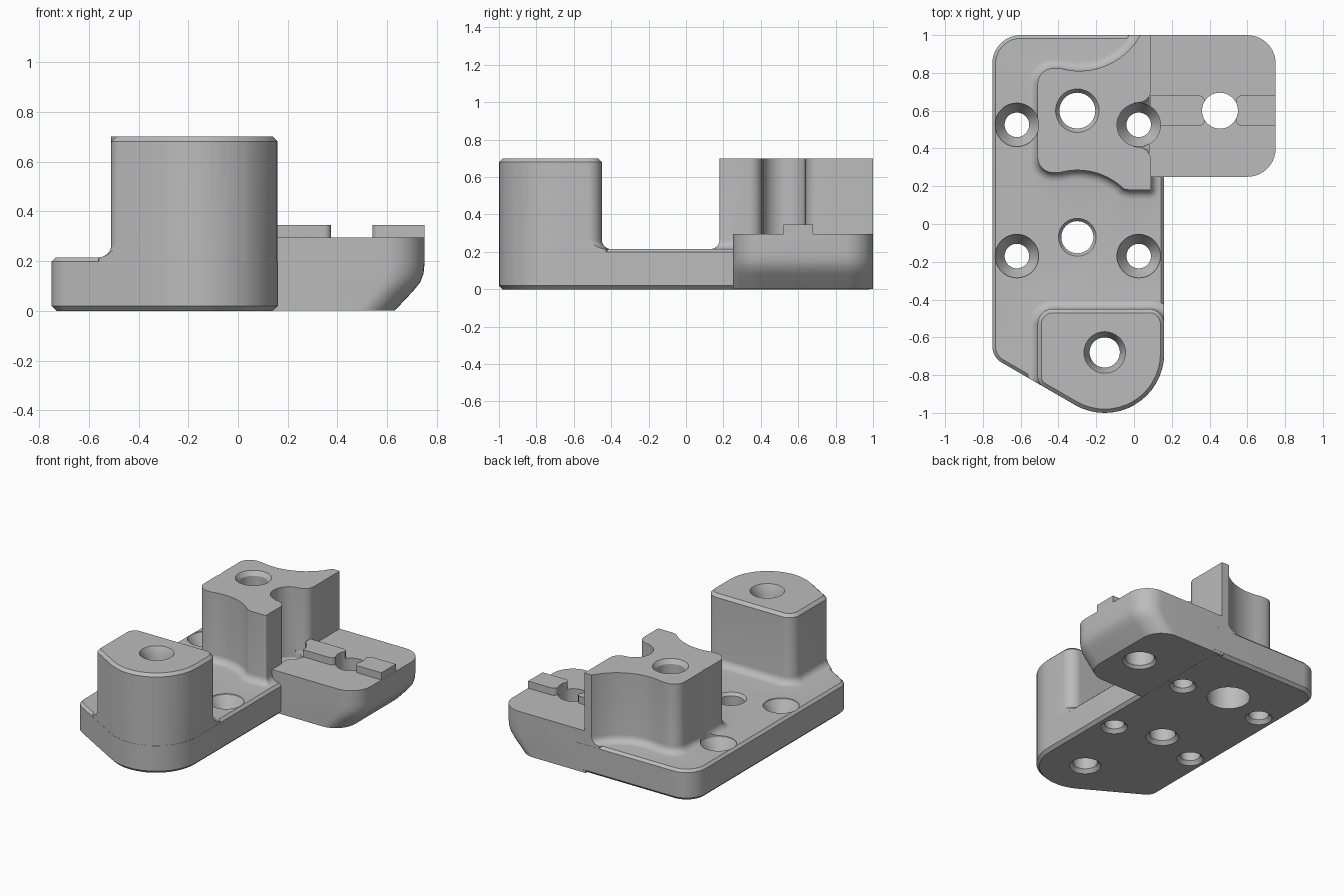
import bpy, bmesh
from math import sin, cos, tan, radians, pi
from mathutils import Vector

if "Cube" in bpy.data.objects:
    bpy.data.objects.remove(bpy.data.objects["Cube"])

grey = bpy.data.materials.new("neutral_grey")
grey.use_nodes = True
grey.diffuse_color = (0.5, 0.5, 0.5, 1)
grey.node_tree.nodes["Principled BSDF"].inputs["Base Color"].default_value = (0.5, 0.5, 0.5, 1)


def rounded(corners, seg=10):
    """Closed outline from (x, y, radius) corners."""
    out = []
    for i, (x, y, r) in enumerate(corners):
        p = Vector((x, y))
        if r == 0:
            out.append(p)
            continue
        a = (Vector(corners[i - 1][:2]) - p).normalized()
        b = (Vector(corners[(i + 1) % len(corners)][:2]) - p).normalized()
        half = a.angle(b) / 2
        centre = p + (a + b).normalized() * r / sin(half)
        start = p + a * r / tan(half) - centre
        end = p + b * r / tan(half) - centre
        sweep = start.angle_signed(end)
        for k in range(seg + 1):
            t = -sweep * k / seg
            out.append(centre + Vector((start.x * cos(t) - start.y * sin(t),
                                        start.x * sin(t) + start.y * cos(t))))
    return out


def arc(cx, cy, r, a0, a1, seg=14):
    angles = [radians(a0 + (a1 - a0) * k / seg) for k in range(seg + 1)]
    return [(cx + r * cos(a), cy + r * sin(a), 0) for a in angles]


def offset(points, d):
    """Move a counter-clockwise outline outward by d."""
    out = []
    for i, p in enumerate(points):
        e, f = (p - points[i - 1]).normalized(), (points[(i + 1) % len(points)] - p).normalized()
        n, m = Vector((e.y, -e.x)), Vector((f.y, -f.x))
        out.append(p + (n + m) * d / (1 + n.dot(m)))
    return out


def add_stack(bm, layers):
    """Solid through (z, outline) layers with equal point counts."""
    rings = [[bm.verts.new((p[0], p[1], z)) for p in pts] for z, pts in layers]
    bm.faces.new(rings[0][::-1])
    bm.faces.new(rings[-1])
    for low, high in zip(rings, rings[1:]):
        for i in range(len(low)):
            bm.faces.new((low[i - 1], low[i], high[i], high[i - 1]))


def make(name, *stacks):
    bm = bmesh.new()
    for layers in stacks:
        add_stack(bm, layers)
    bmesh.ops.recalc_face_normals(bm, faces=bm.faces)
    mesh = bpy.data.meshes.new(name)
    bm.to_mesh(mesh)
    bm.free()
    mesh.materials.append(grey)
    ob = bpy.data.objects.new(name, mesh)
    bpy.context.collection.objects.link(ob)
    return ob


def boolean(target, tool, operation):
    bpy.context.view_layer.objects.active = target
    mod = target.modifiers.new("cut", "BOOLEAN")
    mod.operation, mod.object, mod.solver = operation, tool, "EXACT"
    bpy.ops.object.modifier_apply(modifier=mod.name)
    bpy.data.objects.remove(tool)


def flared(outline, top_layers):
    """Post layers with a concave fillet where it meets the plate."""
    r = 0.05
    layers = [(0.1, offset(outline, r))]
    for k in range(7):
        a = k / 6 * pi / 2
        layers.append((PLATE + r - r * cos(a), offset(outline, r - r * sin(a))))
    return layers + [(z, offset(outline, d)) for z, d in top_layers]


def hole(x, y, profile, seg=48):
    return [(z, [(x + r * cos(2 * pi * k / seg), y + r * sin(2 * pi * k / seg))
                 for k in range(seg)]) for z, r in profile]


PLATE, TOP = 0.215, 0.70

# Base plate with chamfered rims
plate_outline = rounded([(-0.75, 1, 0.15), (-0.75, -0.705, 0.1),
                         (0.16, -1.231, 0.315), (0.16, 1, 0)], 16)
body = make("bracket_body", [(z, offset(plate_outline, d)) for z, d in
                             ((0, -0.02), (0.02, 0), (0.198, 0), (PLATE, -0.017))])

# Front post
front_outline = rounded([(-0.51, -0.45, 0.08), (-0.51, -0.844, 0.06),
                         (0.16, -1.231, 0.315), (0.16, -0.45, 0.08)], 16)
front_post = make("front_post", flared(front_outline, [(TOP - 0.02, 0), (TOP, -0.02)]))

# Rear post with two scooped sides and a notch for the screw
rear_outline = rounded([(0.09, 1.06, 0), (0.06, 1.06, 0)]
                       + arc(-0.29, 1.18, 0.37, -20, -105)
                       + [(-0.51, 0.825, 0.08), (-0.51, 0.272, 0.08)]
                       + arc(-0.30, -0.07, 0.355, 105, 46)
                       + [(-0.02, 0.18, 0), (0.09, 0.18, 0.012), (0.09, 0.40, 0.07),
                          (0, 0.41, 0), (0, 0.64, 0), (0.09, 0.65, 0.07)])
rear_post = make("rear_post", flared(rear_outline, [(TOP, 0)]))

# Trim the post fillets to the plate outline, then merge
for post in (front_post, rear_post):
    trim = make("trim", [(z, offset(plate_outline, -0.0005)) for z in (0.05, 0.9)])
    boolean(post, trim, "INTERSECT")
    boolean(body, post, "UNION")

# Side arm with a sloped lower end
arm = make("side_arm", [(z, rounded([(0.08, 0.9995, 0), (0.08, 0.25, 0),
                                     (x, 0.25, 0.15), (x, 0.9995, 0.15)]))
                        for z, x in ((0.0005, 0.63), (0.08, 0.705), (0.115, 0.733),
                                     (0.15, 0.746), (0.19, 0.75), (0.295, 0.75))])
boolean(body, arm, "UNION")

# Raised key on the arm, split around the hole
for x0, x1, r0, r1 in ((0.085, 0.375, 0, 0.03), (0.54, 0.7495, 0.03, 0)):
    key = rounded([(x0, 0.68, r0), (x0, 0.52, r0), (x1, 0.52, r1), (x1, 0.68, r1)], 6)
    boolean(body, make("arm_key", [(0.25, key), (0.345, key)]), "UNION")

# Holes: countersunk screws, post holes, middle hole, arm hole
screw = [(-0.02, 0.105), (0.025, 0.065), (0.12, 0.065), (PLATE - 0.01, 0.115), (1, 0.115)]
cutters = [hole(x, y, screw) for x in (-0.62, 0.025) for y in (0.525, -0.17)]
cutters += [
    hole(-0.155, -0.68, [(-0.02, 0.12), (0.025, 0.08), (0.64, 0.08), (0.73, 0.125)]),
    hole(-0.30, 0.60, [(-0.02, 0.14), (0.25, 0.14), (0.2501, 0.095), (0.67, 0.095), (0.73, 0.135)]),
    hole(-0.30, -0.07, [(-0.02, 0.125), (0.025, 0.085), (0.195, 0.085), (0.235, 0.115)]),
    hole(0.455, 0.60, [(-0.02, 0.13), (0.02, 0.095), (0.5, 0.095)]),
]
boolean(body, make("hole_cutters", *cutters), "DIFFERENCE")

# Smooth shading with crisp edges
bpy.ops.object.select_all(action="DESELECT")
body.select_set(True)
bpy.context.view_layer.objects.active = body
bpy.ops.object.shade_smooth_by_angle(angle=radians(30))
